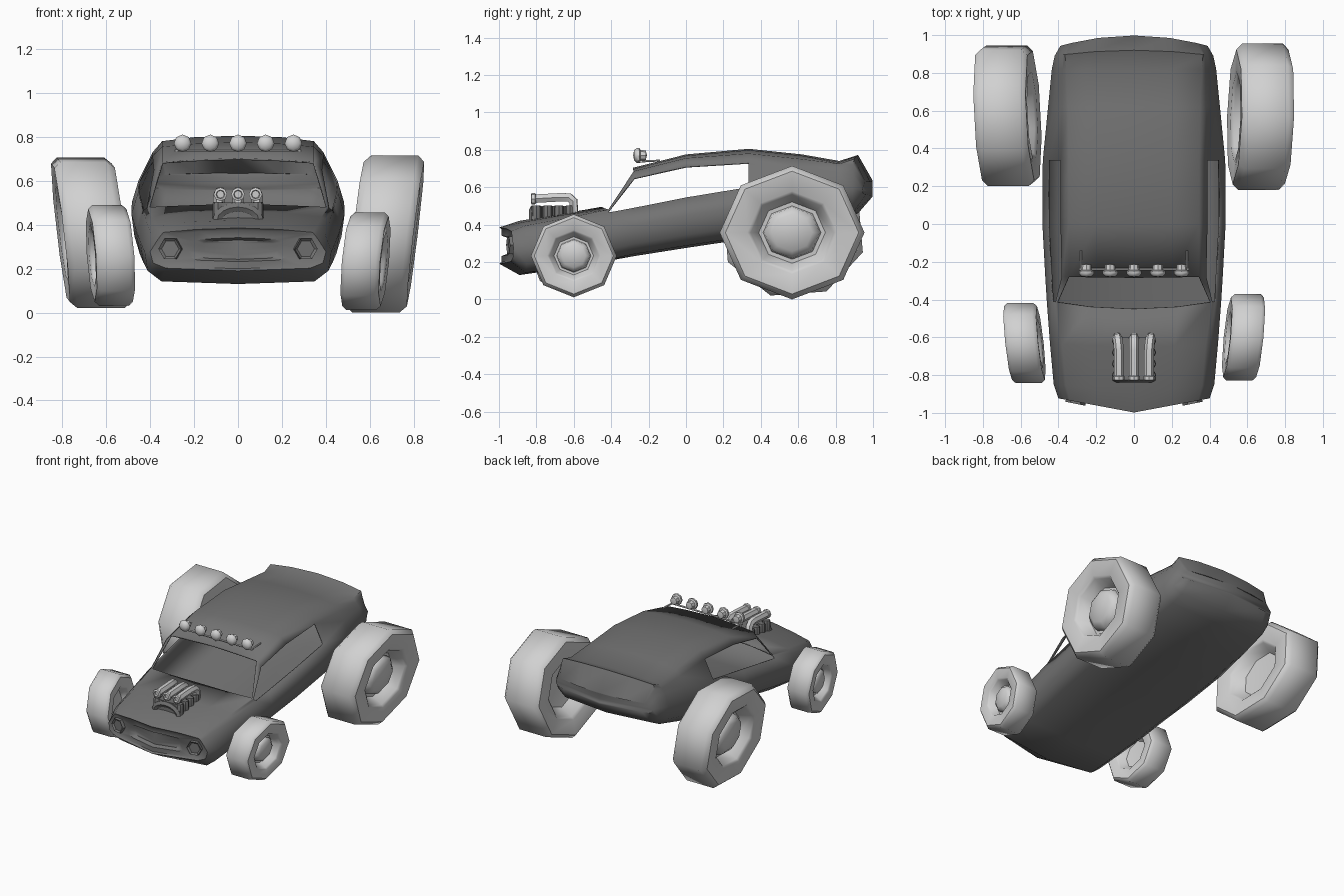
import bpy, bmesh
from math import radians, sin, cos, pi
from mathutils import Matrix

cube = bpy.data.objects.get("Cube")
if cube:
    bpy.data.objects.remove(cube, do_unlink=True)


def make_material(name, value):
    material = bpy.data.materials.new(name)
    color = (value, value, value, 1)
    material.use_nodes = True
    material.diffuse_color = color
    material.node_tree.nodes["Principled BSDF"].inputs["Base Color"].default_value = color
    return material


dark = make_material("dark grey", 0.17)
light = make_material("light grey", 0.64)


def shade(obj, angle):
    bpy.ops.object.select_all(action="DESELECT")
    obj.select_set(True)
    bpy.context.view_layer.objects.active = obj
    bpy.ops.object.shade_smooth_by_angle(angle=radians(angle))


def finish(name, bm, material, angle=40):
    bmesh.ops.recalc_face_normals(bm, faces=bm.faces)
    mesh = bpy.data.meshes.new(name)
    bm.to_mesh(mesh)
    bm.free()
    mesh.materials.append(material)
    obj = bpy.data.objects.new(name, mesh)
    bpy.context.collection.objects.link(obj)
    shade(obj, angle)
    return obj


def lathe(name, profile, sides, loc, rot, material, angle=40, phase=0):
    """Revolve (radius, offset) pairs around the local x axis."""
    bm = bmesh.new()
    rings = []
    for radius, offset in profile:
        if radius == 0:
            rings.append([bm.verts.new((offset, 0, 0))] * sides)
        else:
            turns = [2 * pi * k / sides + radians(phase) for k in range(sides)]
            rings.append([bm.verts.new((offset, radius * sin(t), radius * cos(t))) for t in turns])
    for a, b in zip(rings, rings[1:]):
        for k in range(sides):
            n = (k + 1) % sides
            corners = list(dict.fromkeys((a[k], a[n], b[n], b[k])))
            bm.faces.new(corners)
    obj = finish(name, bm, material, angle)
    obj.location = loc
    obj.rotation_euler = [radians(a) for a in rot]
    return obj


def tube(name, points, radius, material):
    curve = bpy.data.curves.new(name, "CURVE")
    curve.dimensions = "3D"
    curve.bevel_depth = radius
    curve.bevel_resolution = 1
    curve.use_fill_caps = True
    spline = curve.splines.new("POLY")
    spline.points.add(len(points) - 1)
    for point, co in zip(spline.points, points):
        point.co = (*co, 1)
    curve.materials.append(material)
    obj = bpy.data.objects.new(name, curve)
    bpy.context.collection.objects.link(obj)
    bpy.ops.object.select_all(action="DESELECT")
    obj.select_set(True)
    bpy.context.view_layer.objects.active = obj
    bpy.ops.object.convert(target="MESH")
    shade(bpy.context.object, 50)


# Body sections: y, bow, top z, roof half width, roof edge z, window top z, belt z, half width, bottom z
SECTIONS = [
    (-0.998, 0.075, 0.385, 0.34, 0.365, 0.35, 0.325, 0.40, 0.19),
    (-0.89, 0.04, 0.42, 0.36, 0.395, 0.38, 0.36, 0.425, 0.13),
    (-0.65, 0.02, 0.46, 0.38, 0.435, 0.425, 0.41, 0.445, 0.165),
    (-0.45, 0.045, 0.495, 0.405, 0.48, 0.475, 0.465, 0.462, 0.20),
    (-0.285, 0.01, 0.703, 0.345, 0.685, 0.648, 0.49, 0.47, 0.23),
    (0, 0, 0.775, 0.345, 0.755, 0.71, 0.545, 0.485, 0.275),
    (0.335, 0, 0.805, 0.345, 0.78, 0.73, 0.60, 0.483, 0.325),
    (0.62, 0, 0.775, 0.35, 0.75, 0.71, 0.65, 0.455, 0.37),
    (0.82, 0, 0.74, 0.36, 0.725, 0.70, 0.67, 0.435, 0.42),
    (0.92, -0.03, 0.772, 0.365, 0.75, 0.72, 0.67, 0.42, 0.46),
    (0.998, -0.055, 0.635, 0.33, 0.63, 0.625, 0.61, 0.39, 0.55),
]


def section_ring(y, bow, top, roof, edge, window, belt, wide, bottom):
    drop = belt - bottom
    half = [(0, top), (roof * 0.57, top - 0.007), (roof, edge),
            (roof + 0.4 * (wide - 0.03 - roof), window), (wide - 0.03, belt),
            (wide, belt - 0.36 * drop), (wide - 0.014, belt - 0.74 * drop),
            (wide * 0.82, bottom + 0.012), (0, bottom)]
    full = half + [(-x, z) for x, z in reversed(half[1:-1])]
    power = 1 if y < -0.8 else 2
    return [(x, y + bow * (abs(x) / wide) ** power, z) for x, z in full]


def shrink(ring, factor, push):
    """Scale a nose ring toward its middle and push it back."""
    tip = ring[0][1]
    return [(x * factor, tip + (y - tip) * factor + push, 0.285 + (z - 0.285) * factor)
            for x, y, z in ring]


def close_end(bm, loop):
    """Close a ring with a vertical crease down its middle."""
    y = loop[0].co.y
    middle = [loop[0]] + [bm.verts.new((0, y, loop[i].co.z)) for i in range(1, 8)] + [loop[8]]
    for side in (loop[:9], [loop[0]] + loop[:7:-1]):
        for i in range(8):
            corners = (side[i], side[i + 1], middle[i + 1], middle[i])
            bm.faces.new(list(dict.fromkeys(corners)))


# Car body: lofted shell with open windscreen and side windows, recessed grille
bm = bmesh.new()
rings = [section_ring(*s) for s in SECTIONS]
nose = [shrink(rings[0], f, p) for f, p in ((0.45, 0.04), (0.56, 0.012), (0.9, 0.012))]
rings = nose + rings
loops = [[bm.verts.new(p) for p in ring] for ring in rings]
COWL = 6
for s, (a, b) in enumerate(zip(loops, loops[1:])):
    for k in range(16):
        column = min(k, 15 - k)
        windscreen = s == COWL and column < 2
        side_window = COWL <= s <= COWL + 2 and column == 3
        if not (windscreen or side_window):
            n = (k + 1) % 16
            bm.faces.new((a[k], a[n], b[n], b[k]))
close_end(bm, loops[0])
close_end(bm, loops[-1])
body = finish("car_body", bm, dark, 50)
shell = body.modifiers.new("shell", "SOLIDIFY")
shell.thickness = 0.008
shell.offset = -1

# Wheels: fractions of the radius and of the half width, from hub to inner dish
WHEEL = [(0, 0.8), (0.28, 0.74), (0.38, 0.55), (0.4, 0.3), (0.46, 0.3), (0.57, 0.85), (0.62, 0.96),
         (0.92, 1), (1, 0.78), (1, -0.78), (0.92, -1), (0.62, -0.96), (0.57, -0.85),
         (0.44, -0.32), (0, -0.2)]


def wheel(name, loc, radius, stretch, half_width, camber, toe, phase):
    """Slanted wheel: the top and the back lean away from the car."""
    side = 1 if loc[0] > 0 else -1
    profile = [(r * radius, side * w * half_width) for r, w in WHEEL]
    obj = lathe(name, profile, 8, loc, (0, 0, 0), light, 46, phase)
    slant = Matrix.Identity(4)
    slant[0][1] = side * toe
    slant[0][2] = side * camber
    slant[1][1] = stretch
    obj.data.transform(slant)


wheel("rear_left_wheel", (0.67, 0.567, 0.357), 0.357, 1.085, 0.138, 0.12, 0.03, 0)
wheel("rear_right_wheel", (-0.67, 0.573, 0.363), 0.36, 1.088, 0.138, 0.12, 0.05, 18)
wheel("front_left_wheel", (0.58, -0.60, 0.233), 0.222, 1.035, 0.087, 0.09, 0.1, 0)
wheel("front_right_wheel", (-0.58, -0.63, 0.26), 0.229, 0.93, 0.087, 0.07, 0.1, 0)

# Headlights
for side, sign in (("left", 1), ("right", -1)):
    lathe(side + "_headlight", [(0, 0.018), (0.04, 0.018), (0.053, 0.028), (0.057, -0.03), (0, -0.03)],
          6, (sign * 0.305, -0.924, 0.29), (0, 0, -90 + sign * 11), dark, 30, 30)

# Roof lamps on a bar
LAMP = [(0, 0.04), (0.028, 0.034), (0.04, 0.02), (0.04, 0.006), (0.029, 0), (0.026, -0.028), (0, -0.034)]
for i in range(-2, 3):
    lathe("roof_lamp", LAMP, 8, (i * 0.126, -0.243, 0.77), (0, 0, -90), light, 40)
tube("lamp_bar", [(-0.29, -0.24, 0.737), (0.29, -0.24, 0.737)], 0.006, light)
for x in (-0.28, 0.28):
    tube("lamp_bracket", [(x, -0.25, 0.735), (x, -0.2, 0.74), (x, -0.14, 0.742)], 0.006, light)

# Engine rising through the hood
bm = bmesh.new()
bmesh.ops.create_cube(bm, size=1)
bmesh.ops.scale(bm, verts=bm.verts, vec=(0.15, 0.22, 0.1))
bmesh.ops.translate(bm, verts=bm.verts, vec=(0, -0.71, 0.45))
finish("engine_block", bm, dark)
arch = [(0.095 * cos(pi * i / 8), -0.815, 0.42 + 0.06 * sin(pi * i / 8)) for i in range(9)]
tube("engine_arch", arch, 0.024, dark)
for i in range(4):
    for x in (-0.09, 0.09):
        lathe("engine_cylinder", [(0, 0.035), (0.022, 0.035), (0.027, 0.025), (0.027, -0.05)],
              8, (x, -0.8 + i * 0.06, 0.467), (0, -90, 0), dark)
for x in (-0.08, 0, 0.08):
    tube("intake_pipe", [(x, -0.815, 0.538), (x, -0.67, 0.546), (x * 1.05, -0.625, 0.545),
                         (x * 1.1, -0.602, 0.525), (x * 1.1, -0.6, 0.45)], 0.026, light)
    lathe("intake_mouth", [(0.016, -0.005), (0.02, 0.014), (0.031, 0.01), (0.031, -0.008), (0.02, -0.014)],
          8, (x, -0.815, 0.538), (0, 0, -90), light)
